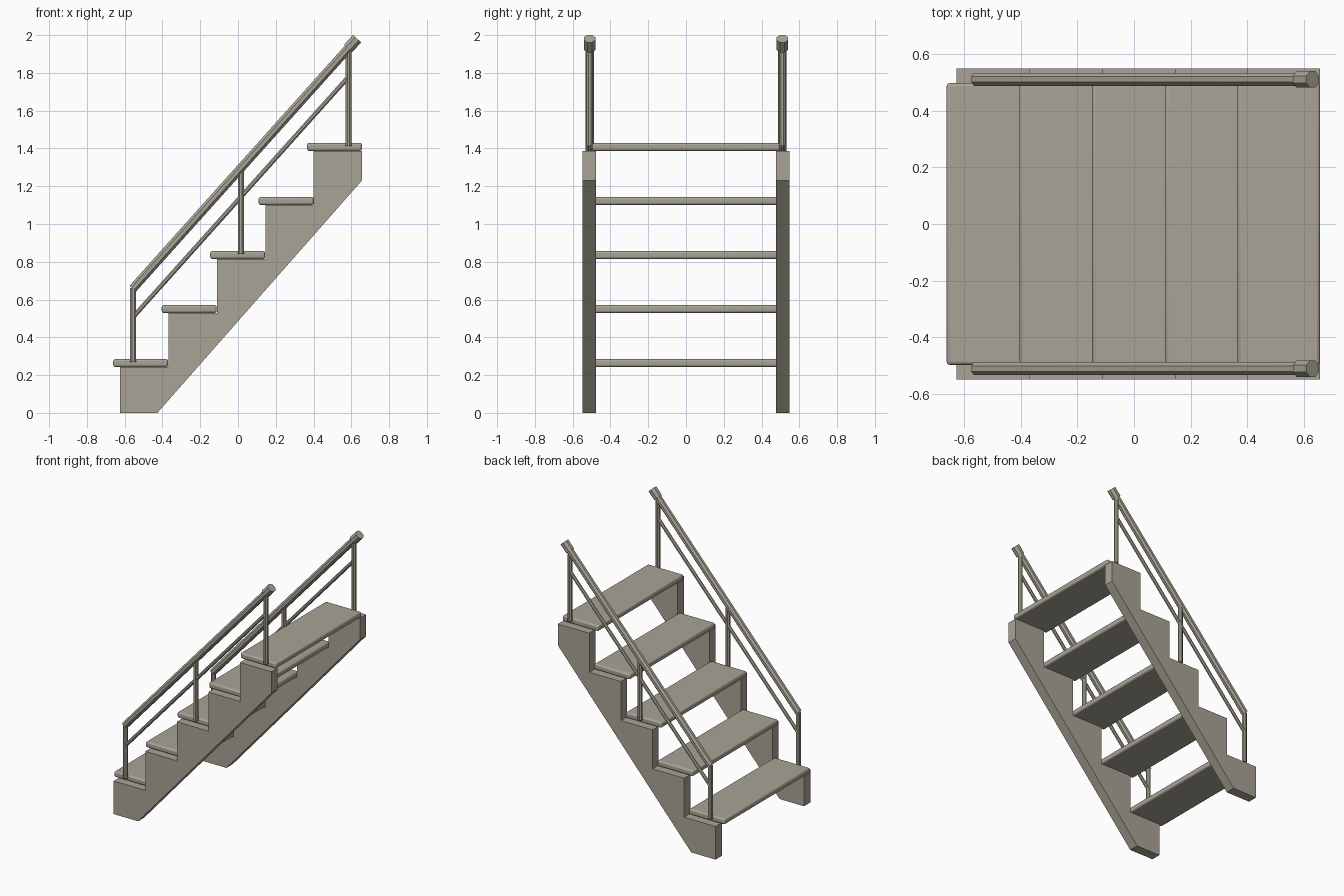
import bpy, bmesh, math
from mathutils import Matrix, Vector

cube = bpy.data.objects.get("Cube")
if cube:
    bpy.data.objects.remove(cube, do_unlink=True)

# Single warm grey paint
paint = bpy.data.materials.new("warm_grey")
paint.use_nodes = True
colour = (0.40, 0.37, 0.305, 1)
paint.diffuse_color = colour
paint.node_tree.nodes["Principled BSDF"].inputs["Base Color"].default_value = colour

STEPS = 5
RUN, RISE = 0.2565, 0.286
TREAD_BASE, TREAD_THICK = 0.243, 0.042
RAIL_Y = 0.51


def finish(name, bm):
    bmesh.ops.recalc_face_normals(bm, faces=bm.faces)
    mesh = bpy.data.meshes.new(name)
    bm.to_mesh(mesh)
    bm.free()
    mesh.materials.append(paint)
    obj = bpy.data.objects.new(name, mesh)
    bpy.context.collection.objects.link(obj)
    return obj


def tube(name, start, end, y, radius):
    """Eight-sided bar between two (x, z) points, flats facing sideways."""
    a, b = Vector((start[0], y, start[1])), Vector((end[0], y, end[1]))
    d = b - a
    place = (Matrix.Translation((a + b) / 2)
             @ Matrix.Rotation(math.atan2(d.x, d.z), 4, 'Y')
             @ Matrix.Rotation(math.pi / 8, 4, 'Z'))
    bm = bmesh.new()
    bmesh.ops.create_cone(bm, cap_ends=True, segments=8, radius1=radius,
                          radius2=radius, depth=d.length, matrix=place)
    return finish(name, bm)


def stringer(name, side):
    """Sawtooth side board extruded through its thickness."""
    outline = [(-0.427, 0), (0.656, 1.23)]
    for i in reversed(range(STEPS)):
        top = TREAD_BASE + i * RISE
        front = -0.625 + i * RUN
        outline += [(min(front + RUN, 0.656), top), (front, top)]
    outline.append((-0.625, 0))
    bm = bmesh.new()
    face = bm.faces.new([bm.verts.new((x, side * 0.476, z)) for x, z in outline])
    out = bmesh.ops.extrude_face_region(bm, geom=[face])
    moved = [v for v in out["geom"] if isinstance(v, bmesh.types.BMVert)]
    bmesh.ops.translate(bm, verts=moved, vec=(0, side * 0.073, 0))
    return finish(name, bm)


def tread(i):
    """Plank with rounded edges."""
    centre = (-0.515 + i * RUN, 0, TREAD_BASE + TREAD_THICK / 2 + i * RISE)
    bm = bmesh.new()
    bmesh.ops.create_cube(bm, size=1, matrix=Matrix.Translation(centre)
                          @ Matrix.Diagonal((0.291, 0.994, TREAD_THICK, 1)))
    obj = finish(f"tread_{i + 1}", bm)
    bevel = obj.modifiers.new("rounded_edges", 'BEVEL')
    bevel.width, bevel.segments = 0.012, 3
    bpy.ops.object.select_all(action='DESELECT')
    obj.select_set(True)
    bpy.context.view_layer.objects.active = obj
    bpy.ops.object.shade_smooth_by_angle(angle=math.radians(40))


def rail_height(x, base):
    return base + (x + 0.555) * RISE / RUN


for i in range(STEPS):
    tread(i)

for label, side in (("left", -1), ("right", 1)):
    # The climb runs towards +x, so these labels are as seen going up
    y = side * RAIL_Y
    part = "front" if side < 0 else "back"
    stringer(f"{part}_stringer", side)

    # Posts stand on the first, middle and last treads
    posts = (-0.555, 0.015, 0.585)
    for n, x in enumerate(posts):
        foot = TREAD_BASE + TREAD_THICK - 0.015 + 2 * n * RISE
        tube(f"{part}_post_{n + 1}", (x, foot), (x, rail_height(x, 0.66)), y, 0.017)

    # Handrail, its thicker end grip, and the thinner middle rail
    tip = 0.63
    tube(f"{part}_handrail", (-0.557, rail_height(-0.557, 0.66)),
         (tip - 0.01, rail_height(tip - 0.01, 0.66)), y, 0.025)
    tube(f"{part}_handrail_end", (0.583, rail_height(0.583, 0.66)),
         (tip, rail_height(tip, 0.66)), y, 0.032)
    tube(f"{part}_middle_rail", (posts[0], rail_height(posts[0], 0.508)),
         (posts[2], rail_height(posts[2], 0.508)), y, 0.013)
